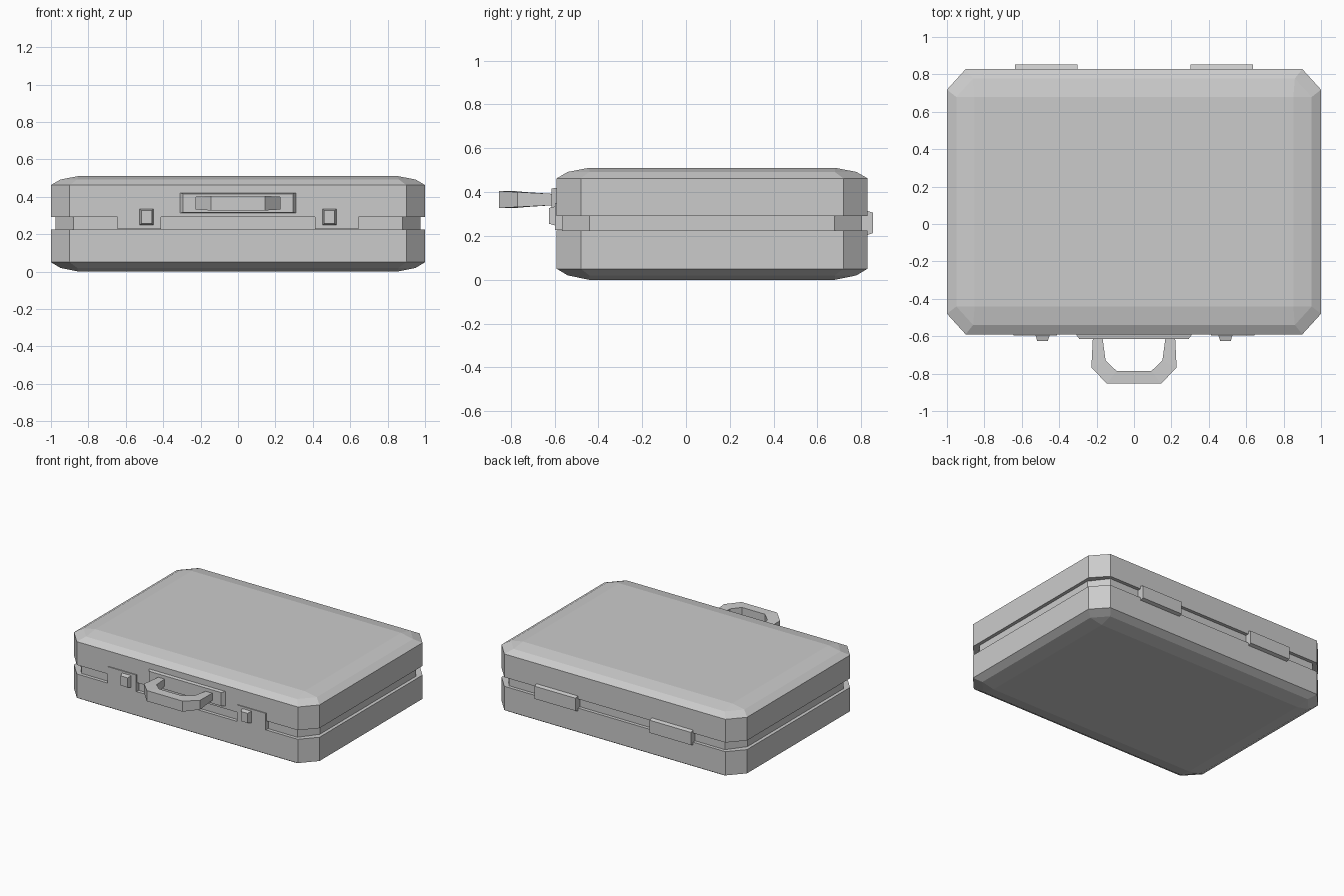
import bpy, bmesh

if "Cube" in bpy.data.objects:
    bpy.data.objects.remove(bpy.data.objects["Cube"])

X, YF, YB = 1.0, -0.59, 0.828   # body half width, front and back faces


def make(name, verts, faces):
    me = bpy.data.meshes.new(name)
    me.from_pydata(verts, [], faces)
    bm = bmesh.new()
    bm.from_mesh(me)
    bmesh.ops.remove_doubles(bm, verts=bm.verts, dist=1e-5)
    bmesh.ops.recalc_face_normals(bm, faces=bm.faces)
    bm.to_mesh(me)
    bm.free()
    ob = bpy.data.objects.new(name, me)
    bpy.context.collection.objects.link(ob)
    return ob


def loft(name, rings):
    n = len(rings[0])
    faces = [list(range(n)), list(range((len(rings) - 1) * n, len(rings) * n))]
    for r in range(len(rings) - 1):
        for i in range(n):
            j = (i + 1) % n
            faces.append([r * n + i, r * n + j, (r + 1) * n + j, (r + 1) * n + i])
    return make(name, [v for ring in rings for v in ring], faces)


def octagon(inset, cx, cy, z):
    x, f, b = X - inset, YF + inset, YB - inset
    return [(x - cx, f, z), (x, f + cy, z), (x, b - cy, z), (x - cx, b, z),
            (cx - x, b, z), (-x, b - cy, z), (-x, f + cy, z), (cx - x, f, z)]


def plate(name, x0, x1, z0, z1, y0, y1, tx=0, tz=0):
    # slab from y0 to y1, tapered by tx and tz at the y1 face
    def ring(y, a, b):
        return [(x0 + a, y, z0 + b), (x1 - a, y, z0 + b),
                (x1 - a, y, z1 - b), (x0 + a, y, z1 - b)]
    return loft(name, [ring(y0, 0, 0), ring(y1, tx, tz)])


# Two shells with chamfered corners and rounded rims
def shell(name, profile):
    rings = []
    for inset, c, z in profile:
        rings.append(octagon(inset, c, c * 1.1, z))
    ob = loft(name, rings)
    bm = bmesh.new()
    bm.from_mesh(ob.data)
    bmesh.ops.dissolve_degenerate(bm, edges=bm.edges, dist=1e-4)
    bm.to_mesh(ob.data)
    bm.free()


shell("base_shell", [(0.148, 0, 0), (0.05, 0.09, 0.02), (0, 0.1, 0.05), (0, 0.1, 0.225)])
shell("lid_shell", [(0, 0.1, 0.292), (0, 0.1, 0.463), (0.05, 0.09, 0.492), (0.148, 0, 0.511)])

# Recessed seam between the shells
loft("seam_band", [octagon(0.025, 0.095, 0.125, z) for z in (0.225, 0.292)])

# Latches with push buttons, and rear hinges
for side, s in (("left", -1), ("right", 1)):
    c = 0.5275 * s
    plate(side + "_latch_plate", c - 0.116, c + 0.116, 0.227, 0.35, -0.565, -0.597)
    c = 0.489 * s
    plate(side + "_latch_button", c - 0.037, c + 0.037, 0.248, 0.335, -0.597, -0.626, 0.009, 0.008)
    c = 0.469 * s
    plate(side + "_hinge", c - 0.168, c + 0.168, 0.197, 0.322, 0.803, 0.853, 0, 0.016)

# Handle mount and angular handle loop
plate("handle_mount", -0.31, 0.31, 0.313, 0.42, -0.59, -0.614, 0.017, 0.004)
half = [((0.22, -0.61), (0.168, -0.61), 0.026),
        ((0.228, -0.768), (0.152, -0.73), 0.034),
        ((0.145, -0.853), (0.094, -0.785), 0.039)]
path = half + [((-o[0], o[1]), (-i[0], i[1]), h) for o, i, h in reversed(half)]
zc = 0.366
loft("handle", [[(*o, zc - h), (*o, zc + h), (*i, zc + h), (*i, zc - h)] for o, i, h in path])
